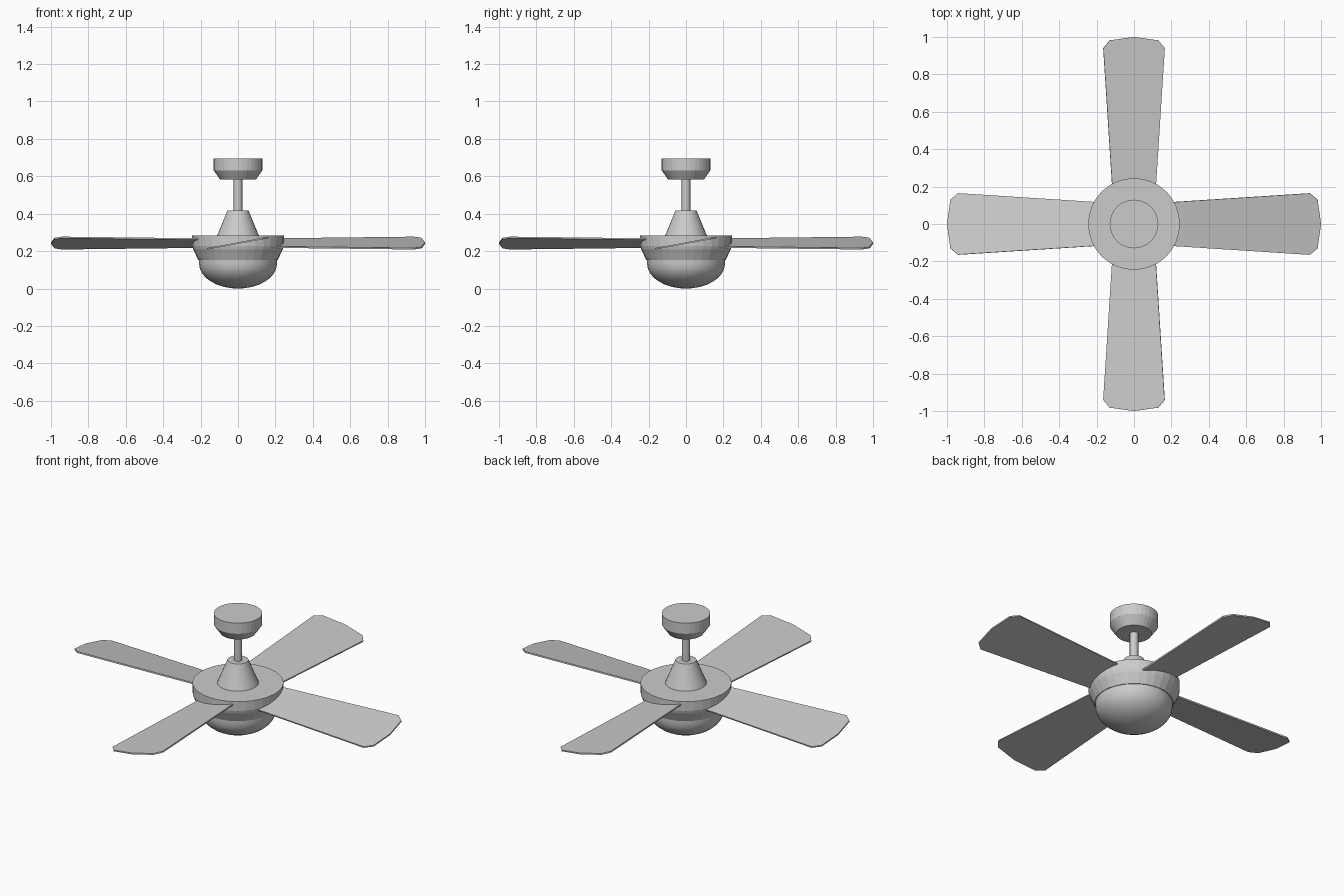
import bpy, bmesh, math
from mathutils import Matrix

if "Cube" in bpy.data.objects:
    bpy.data.objects.remove(bpy.data.objects["Cube"])

grey = bpy.data.materials.new("fan_grey")
grey.diffuse_color = (0.6, 0.6, 0.6, 1)
grey.use_nodes = True
grey.node_tree.nodes["Principled BSDF"].inputs["Base Color"].default_value = grey.diffuse_color


def finish(name, bm, smooth=False):
    bmesh.ops.recalc_face_normals(bm, faces=bm.faces)
    me = bpy.data.meshes.new(name)
    bm.to_mesh(me)
    bm.free()
    me.materials.append(grey)
    ob = bpy.data.objects.new(name, me)
    bpy.context.collection.objects.link(ob)
    if smooth:
        bpy.ops.object.select_all(action='DESELECT')
        ob.select_set(True)
        bpy.context.view_layer.objects.active = ob
        bpy.ops.object.shade_smooth_by_angle(angle=math.radians(25))
    return ob


def turned(name, profile, sides=32, smooth=False):
    """Closed solid of revolution from (radius, height) points."""
    bm = bmesh.new()
    rings = []
    for r, z in profile:
        rings.append([bm.verts.new((r * math.cos(2 * math.pi * i / sides),
                                    r * math.sin(2 * math.pi * i / sides), z))
                      for i in range(sides)])
    for a, b in zip(rings, rings[1:]):
        for i in range(sides):
            j = (i + 1) % sides
            bm.faces.new((a[i], a[j], b[j], b[i]))
    bm.faces.new(rings[0])
    bm.faces.new(rings[-1])
    return finish(name, bm, smooth)


# Ceiling mount, rod and motor
turned("ceiling_cap", [(0.095, 0.582), (0.13, 0.632), (0.13, 0.695)])
turned("down_rod", [(0.023, 0.40), (0.023, 0.59)], 16, True)
turned("rod_cone", [(0.113, 0.28), (0.056, 0.418)], 32, True)
turned("motor_housing", [(0.212, 0.152), (0.24, 0.21), (0.245, 0.228), (0.245, 0.283)])

# Light bowl
steps = 8
bowl = [(0.208 * math.cos(t), 0.132 - 0.132 * math.sin(t))
        for t in (math.pi / 2 * i / steps for i in range(steps))]
bowl = [(0.208, 0.155)] + bowl + [(0.012, 0.0)]
turned("light_bowl", bowl[::-1], 32, True)

# Four pitched blades
half = [(0.16, 0.116), (0.94, 0.167), (0.982, 0.132), (1.0, 0.0)]
outline = half + [(x, -y) for x, y in half[-2::-1]]
thick = 0.008
for k in range(4):
    bm = bmesh.new()
    face = bm.faces.new([bm.verts.new((x, y, -thick / 2)) for x, y in outline])
    ext = bmesh.ops.extrude_face_region(bm, geom=[face])
    bmesh.ops.translate(bm, vec=(0, 0, thick),
                        verts=[v for v in ext["geom"] if isinstance(v, bmesh.types.BMVert)])
    bm.transform(Matrix.Rotation(k * math.pi / 2, 4, 'Z')
                 @ Matrix.Translation((0, 0, 0.243))
                 @ Matrix.Rotation(math.radians(10.5), 4, 'X'))
    finish(f"blade_{k + 1}", bm)
